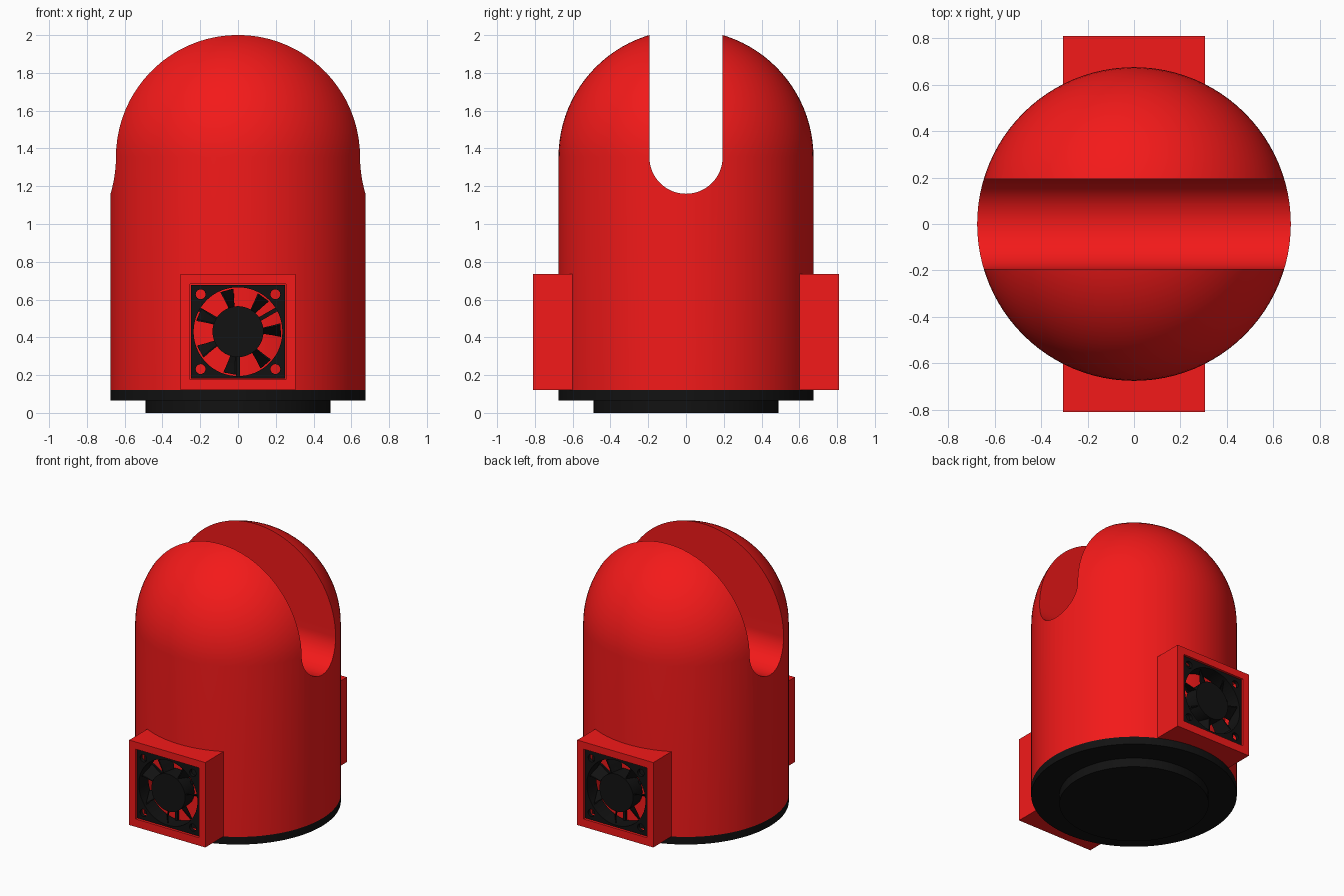
import bpy, bmesh, math
from mathutils import Matrix, Vector

if "Cube" in bpy.data.objects:
    bpy.data.objects.remove(bpy.data.objects["Cube"])

R, DOME_Z, SLOT = 0.675, 1.354, 0.194
FAN_Z = 0.43


def material(name, color):
    m = bpy.data.materials.new(name)
    m.diffuse_color = color
    m.use_nodes = True
    m.node_tree.nodes["Principled BSDF"].inputs["Base Color"].default_value = m.diffuse_color
    return m


RED = material("red", (0.9, 0.01, 0.01, 1))
BLACK = material("black", (0.006, 0.006, 0.006, 1))


def make(name, bm, mat):
    bmesh.ops.recalc_face_normals(bm, faces=bm.faces)
    me = bpy.data.meshes.new(name)
    bm.to_mesh(me)
    bm.free()
    ob = bpy.data.objects.new(name, me)
    bpy.context.collection.objects.link(ob)
    me.materials.append(mat)
    return ob


def lathe(name, profile, mat, steps=96):
    bm = bmesh.new()
    vs = [bm.verts.new((r, 0, z)) for r, z in profile]
    es = [bm.edges.new(p) for p in zip(vs, vs[1:])]
    bmesh.ops.spin(bm, geom=vs + es, cent=(0, 0, 0), axis=(0, 0, 1),
                   angle=math.tau, steps=steps)
    bmesh.ops.remove_doubles(bm, verts=bm.verts, dist=1e-5)
    return make(name, bm, mat)


def add_box(bm, size, loc, rot=Matrix()):
    bmesh.ops.create_cube(bm, size=1, matrix=rot @ Matrix.Translation(loc) @ Matrix.Diagonal((*size, 1)))


def add_disc(bm, r, depth, loc, segs=48):
    # solid cylinder whose axis runs along y
    bmesh.ops.create_cone(bm, cap_ends=True, segments=segs, radius1=r, radius2=r, depth=depth,
                          matrix=Matrix.Translation(loc) @ Matrix.Rotation(math.pi / 2, 4, 'X'))


def cut(ob, cutter):
    mod = ob.modifiers.new("cut", 'BOOLEAN')
    mod.operation, mod.object, mod.solver = 'DIFFERENCE', cutter, 'EXACT'
    bpy.context.view_layer.objects.active = ob
    bpy.ops.object.modifier_apply(modifier=mod.name)
    bpy.data.objects.remove(cutter)


def smooth(ob):
    bpy.ops.object.select_all(action='DESELECT')
    ob.select_set(True)
    bpy.context.view_layer.objects.active = ob
    bpy.ops.object.shade_smooth_by_angle(angle=math.radians(30))


# domed body
arc = [(R * math.cos(a), DOME_Z + R * math.sin(a))
       for a in (math.pi / 2 * i / 24 for i in range(24))]
body = lathe("domed_body", [(0, 0.12), (R, 0.12)] + arc + [(0, DOME_Z + R)], RED)

# round-bottomed slot through the dome
bm = bmesh.new()
outline = [(SLOT, 2.3)] + [(SLOT * math.cos(a), DOME_Z - SLOT * math.sin(a))
                           for a in (math.pi * i / 32 for i in range(33))] + [(-SLOT, 2.3)]
face = bm.faces.new([bm.verts.new((-1, y, z)) for y, z in outline])
ext = bmesh.ops.extrude_face_region(bm, geom=[face])
bmesh.ops.translate(bm, vec=(2, 0, 0), verts=[v for v in ext["geom"] if isinstance(v, bmesh.types.BMVert)])
cut(body, make("slot_cutter", bm, RED))
smooth(body)

# stepped base
smooth(lathe("base", [(0, 0), (0.49, 0), (0.49, 0.065), (R, 0.065), (R, 0.12), (0, 0.12)], BLACK))

# fan housing: box with a square opening
bm = bmesh.new()
add_box(bm, (0.61, 0.21, 0.615), (0, -0.705, 0.4275))
housing = make("fan_housing_front", bm, RED)
bm = bmesh.new()
add_box(bm, (0.506, 0.6, 0.506), (0, -0.705, FAN_Z))
cut(housing, make("opening_cutter", bm, RED))

# fan frame: two flanges joined by a tube, with a round opening and screw holes
FRONT, BACK = -0.80, -0.69
MID = (FRONT + BACK) / 2
bm = bmesh.new()
for y in (FRONT + 0.0125, BACK - 0.0125):
    add_box(bm, (0.496, 0.025, 0.496), (0, y, FAN_Z))
flanges = make("fan_frame_front", bm, BLACK)
bm = bmesh.new()
add_disc(bm, 0.235, 0.4, (0, MID, FAN_Z), 64)
for sx in (-1, 1):
    for sz in (-1, 1):
        add_disc(bm, 0.026, 0.4, (sx * 0.198, MID, FAN_Z + sz * 0.198), 24)
cut(flanges, make("hole_cutter", bm, BLACK))
smooth(flanges)

to_fan = Matrix.Translation((0, MID, FAN_Z)) @ Matrix.Rotation(math.pi / 2, 4, 'X')
tube = lathe("fan_tube_front", [(0.235, -0.04), (0.235, 0.04), (0.245, 0.04),
                                (0.245, -0.04), (0.235, -0.04)], BLACK, 64)
tube.data.transform(to_fan)
smooth(tube)

# fan rotor: hub, seven pitched blades, three rear struts (local z points forward)
bm = bmesh.new()
bmesh.ops.create_cone(bm, cap_ends=True, segments=48, radius1=0.135, radius2=0.135, depth=0.105)
for k in range(7):
    base = math.radians(105) + k * math.tau / 7
    rows = []
    for r, sweep in ((0.125, 0.10), (0.18, 0.12), (0.228, 0.14)):
        rows.append([bm.verts.new((r * math.cos(base + s * sweep + d), r * math.sin(base + s * sweep + d), s * 0.04))
                     for s, d in ((-1, -0.02), (1, -0.02), (1, 0.02), (-1, 0.02))])
    for a, b in zip(rows, rows[1:]):
        for i in range(4):
            j = (i + 1) % 4
            bm.faces.new((a[i], a[j], b[j], b[i]))
    bm.faces.new(rows[0])
    bm.faces.new(rows[-1][::-1])
for deg in (30, 150, 270):
    add_box(bm, (0.12, 0.022, 0.015), (0.18, 0, -0.045), Matrix.Rotation(math.radians(deg), 4, 'Z'))
rotor = make("fan_rotor_front", bm, BLACK)
rotor.data.transform(to_fan)
smooth(rotor)

# the same fan and housing on the back
for ob in (housing, flanges, tube, rotor):
    twin = ob.copy()
    twin.data = ob.data.copy()
    twin.name = ob.name.replace("front", "back")
    twin.data.transform(Matrix.Rotation(math.pi, 4, 'Z'))
    bpy.context.collection.objects.link(twin)
